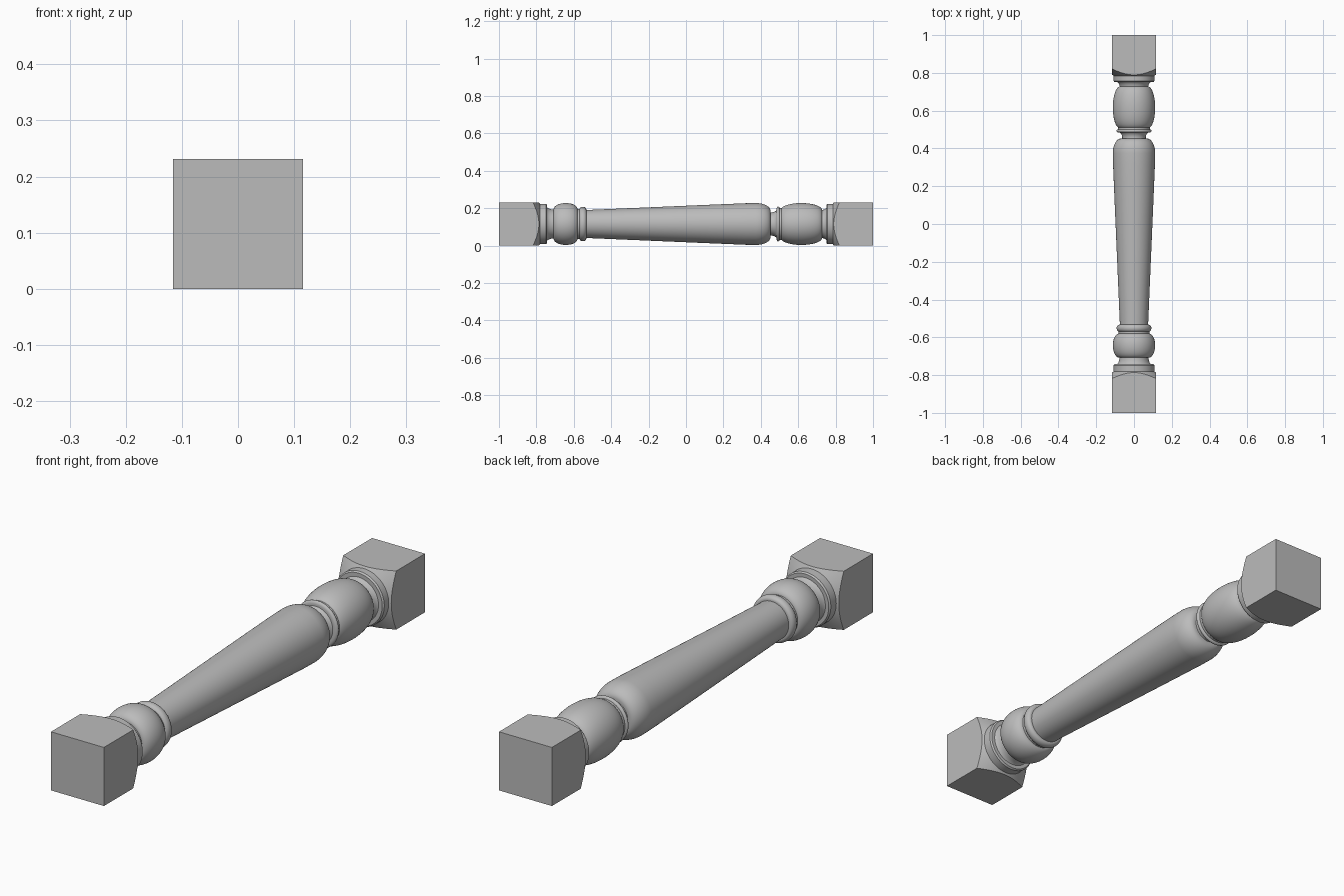
import bpy, bmesh, math
from math import sin, cos, pi

if "Cube" in bpy.data.objects:
    bpy.data.objects.remove(bpy.data.objects["Cube"], do_unlink=True)

H = 0.1155      # half width of the square stock, also the axis height
SEG = 96

mat = bpy.data.materials.new("plain grey")
mat.use_nodes = True
grey = (0.5, 0.5, 0.5, 1)
mat.diffuse_color = grey
mat.node_tree.nodes["Principled BSDF"].inputs["Base Color"].default_value = grey


def loft(name, rings):
    """Skin rings of points lying along y and cap both ends."""
    bm = bmesh.new()
    rows = [[bm.verts.new(p) for p in ring] for ring in rings]
    for a, b in zip(rows, rows[1:]):
        for i in range(SEG):
            j = (i + 1) % SEG
            bm.faces.new((a[i], a[j], b[j], b[i]))
    bm.faces.new(rows[0])
    bm.faces.new(rows[-1])
    bmesh.ops.recalc_face_normals(bm, faces=bm.faces)
    me = bpy.data.meshes.new(name)
    bm.to_mesh(me)
    bm.free()
    me.materials.append(mat)
    ob = bpy.data.objects.new(name, me)
    bpy.context.collection.objects.link(ob)
    bpy.ops.object.select_all(action="DESELECT")
    ob.select_set(True)
    bpy.context.view_layer.objects.active = ob
    bpy.ops.object.shade_smooth_by_angle(angle=math.radians(32))
    return ob


def ring(radius, depth):
    """Ring around the axis; radius and depth are functions of angle."""
    pts = []
    for i in range(SEG):
        t = 2 * pi * i / SEG
        r = radius(t)
        pts.append((r * cos(t), depth(r), H + r * sin(t)))
    return pts


def square(t):
    return H / max(abs(cos(t)), abs(sin(t)))


def block(name, side, shoulder):
    """Square end whose inner corners are turned to a cone."""
    face = 0.107
    cone = lambda r: side * (shoulder + 0.65 * (r - face))
    loft(name, [ring(square, lambda r: side),
                ring(square, cone),
                ring(lambda t: face, cone)])


def bulge(y0, y1, r0, r1, top, n=20):
    """Rounded swelling (top above the ends) or cove (top below them)."""
    pts = []
    for k in range(n + 1):
        a = pi * k / n
        base = r0 + (r1 - r0) * k / n
        y = (y0 + y1) / 2 - cos(a) * (y1 - y0) / 2
        pts.append((y, base + (top - (r0 + r1) / 2) * sin(a)))
    return pts


def shoulder_curve(y0, y1, r0, r1, n=12):
    """Quarter ellipse running from full radius r0 down to r1."""
    return [(y0 + (y1 - y0) * sin(pi / 2 * k / n),
             r1 + (r0 - r1) * cos(pi / 2 * k / n)) for k in range(n + 1)]


def turning(name, profile):
    loft(name, [ring(lambda t: r, lambda _: y) for y, r in profile])


# Square ends
block("front_block", -1, 0.781)
block("back_block", 1, 0.784)

# Front turnings
turning("front_collar", [(-0.79, 0.108), (-0.748, 0.108), (-0.742, 0.103),
                         (-0.742, 0.06)])
turning("front_cove", bulge(-0.745, -0.69, 0.095, 0.08, 0.078))
turning("front_bulb", bulge(-0.708, -0.58, 0.078, 0.08, 0.112))
turning("front_fillet", [(-0.59, 0.081), (-0.56, 0.081)])
turning("front_bead", bulge(-0.57, -0.533, 0.078, 0.078, 0.092, 12))

# Tapered shaft
turning("shaft", [(-0.55, 0.074), (-0.2, 0.089), (0.15, 0.104), (0.32, 0.111)]
        + shoulder_curve(0.375, 0.452, 0.112, 0.07))

# Back turnings
turning("back_neck", bulge(0.44, 0.488, 0.07, 0.085, 0.063))
turning("back_bead", bulge(0.484, 0.502, 0.08, 0.08, 0.093, 12))
turning("back_fillet", [(0.495, 0.085), (0.512, 0.085)])
turning("back_bulb", bulge(0.508, 0.728, 0.076, 0.074, 0.112, 28))
turning("back_cove", bulge(0.705, 0.754, 0.076, 0.095, 0.075))
turning("back_collar", [(0.751, 0.06), (0.751, 0.103), (0.757, 0.108),
                        (0.795, 0.108)])
